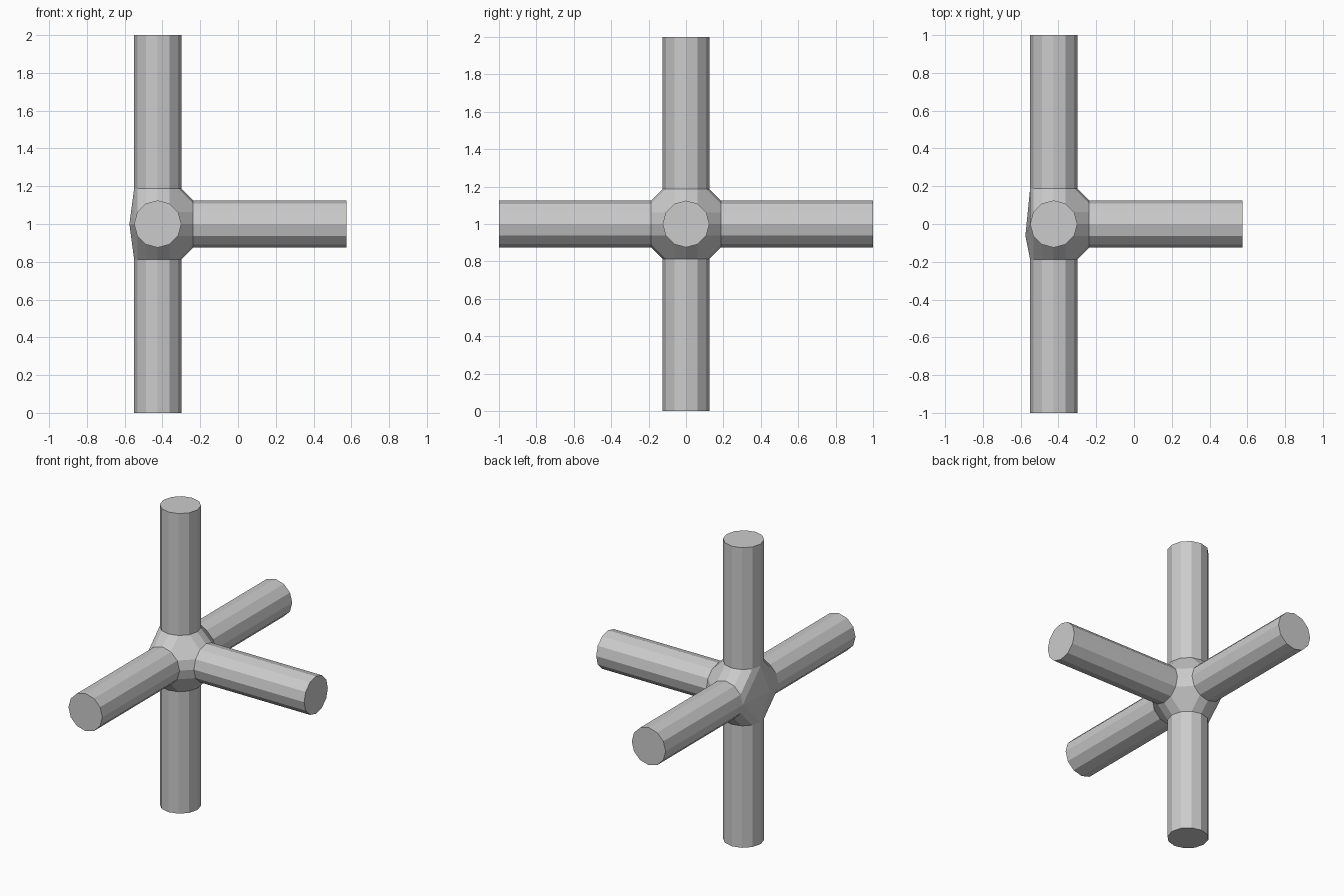
import bpy, bmesh, math
from mathutils import Vector

if "Cube" in bpy.data.objects:
    bpy.data.objects.remove(bpy.data.objects["Cube"])

CENTER = Vector((-0.425, 0, 1))
R, INNER, LENGTH, SIDES = 0.125, 0.1875, 1.0, 12
ARMS = {
    "top_arm": Vector((0, 0, 1)),
    "bottom_arm": Vector((0, 0, -1)),
    "front_arm": Vector((0, -1, 0)),
    "back_arm": Vector((0, 1, 0)),
    "right_arm": Vector((1, 0, 0)),
}


def ring(axis, dist):
    """Points of a 12-sided ring around an arm axis."""
    u = Vector((axis.z, axis.x, axis.y))
    v = axis.cross(u)
    return [axis * dist + R * (u * math.cos(a) + v * math.sin(a))
            for a in (2 * math.pi * i / SIDES for i in range(SIDES))]


def finish(name, bm):
    bmesh.ops.recalc_face_normals(bm, faces=bm.faces[:])
    mesh = bpy.data.meshes.new(name)
    bm.to_mesh(mesh)
    bm.free()
    obj = bpy.data.objects.new(name, mesh)
    obj.location = CENTER
    bpy.context.collection.objects.link(obj)


# Arms: tubes with a closed outer end, open where they meet the hub
for name, axis in ARMS.items():
    bm = bmesh.new()
    a = [bm.verts.new(p) for p in ring(axis, INNER)]
    b = [bm.verts.new(p) for p in ring(axis, LENGTH)]
    for i in range(SIDES):
        j = (i + 1) % SIDES
        bm.faces.new((a[i], a[j], b[j], b[i]))
    bm.faces.new(b)
    finish(name, bm)

# Hub: hull around the arm roots plus a shallow point on the armless side
bm = bmesh.new()
for axis in ARMS.values():
    for p in ring(axis, INNER):
        bm.verts.new(p)
bm.verts.new((-0.15, -0.0625, 0))
bmesh.ops.convex_hull(bm, input=bm.verts[:])
bmesh.ops.recalc_face_normals(bm, faces=bm.faces[:])
# Open the hub where the arms attach
roots = [f for f in bm.faces
         if any(all(v.co.dot(ax) > INNER - 0.001 for v in f.verts)
                for ax in ARMS.values())]
bmesh.ops.delete(bm, geom=roots, context='FACES')
bmesh.ops.dissolve_limit(bm, angle_limit=0.01, verts=bm.verts[:], edges=bm.edges[:])
finish("hub", bm)
